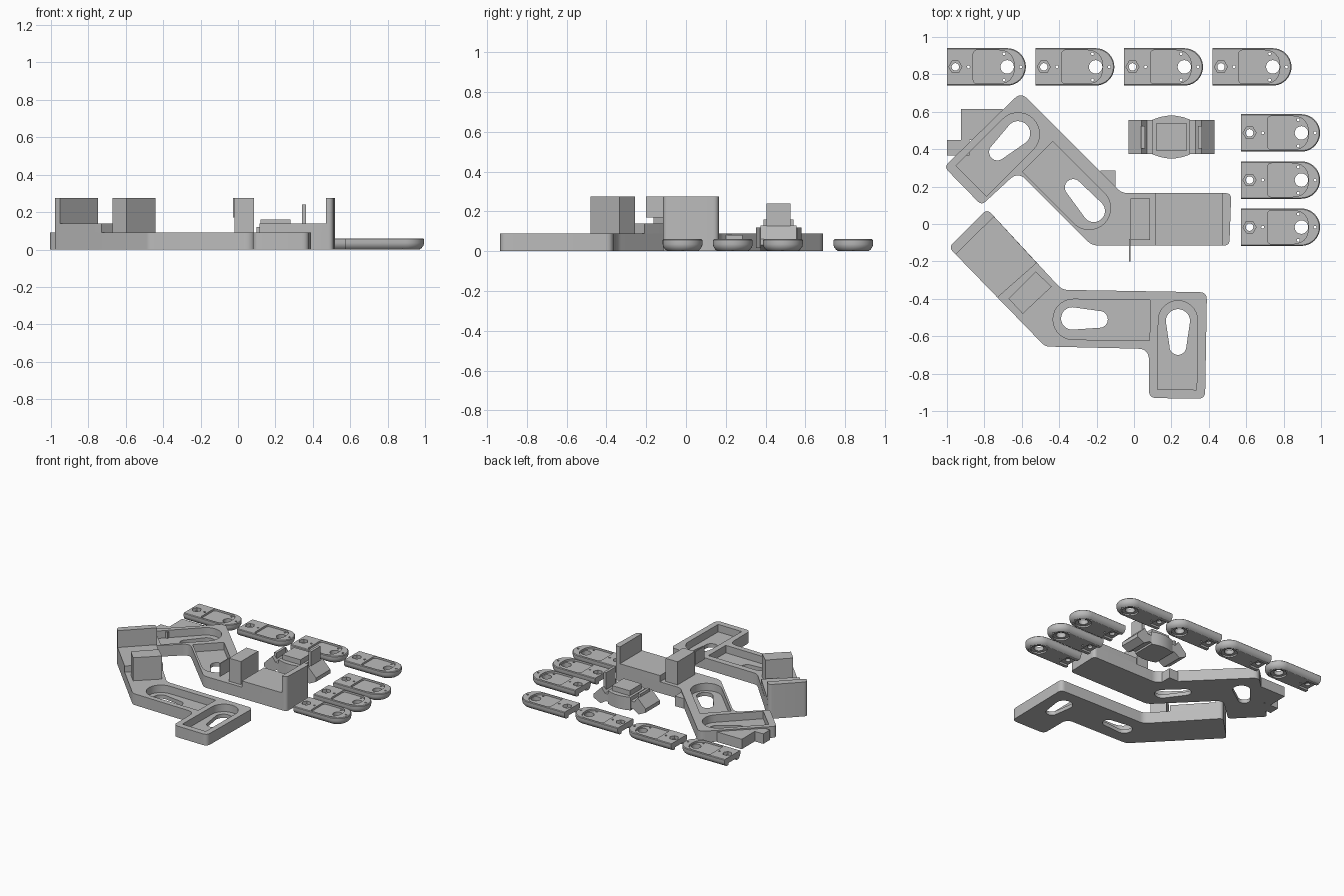
import bpy, bmesh, math
from mathutils import Vector

if "Cube" in bpy.data.objects:
    bpy.data.objects.remove(bpy.data.objects["Cube"])

GREY = bpy.data.materials.new("plain grey")
GREY.use_nodes = True
GREY.diffuse_color = (0.5, 0.5, 0.5, 1)
GREY.node_tree.nodes["Principled BSDF"].inputs["Base Color"].default_value = (0.5, 0.5, 0.5, 1)


def loft(name, loops):
    """Solid through matching loops of 3D points, closed at both ends."""
    bm = bmesh.new()
    rings = [[bm.verts.new(p) for p in loop] for loop in loops]
    n = len(rings[0])
    for low, high in zip(rings, rings[1:]):
        for i in range(n):
            j = (i + 1) % n
            bm.faces.new((low[i], low[j], high[j], high[i]))
    bm.faces.new(rings[0][::-1])
    bm.faces.new(rings[-1])
    bmesh.ops.recalc_face_normals(bm, faces=bm.faces)
    mesh = bpy.data.meshes.new(name)
    bm.to_mesh(mesh)
    bm.free()
    mesh.materials.append(GREY)
    ob = bpy.data.objects.new(name, mesh)
    bpy.context.collection.objects.link(ob)
    return ob


def prism(name, pts, z0, z1):
    return loft(name, [[(p[0], p[1], z) for p in pts] for z in (z0, z1)])


def rect(x0, x1, y0, y1):
    return [(x0, y0), (x1, y0), (x1, y1), (x0, y1)]


def rounded(corners, steps=6):
    """Polygon of (x, y, radius) corners, each softened by its radius."""
    out = []
    for i, (x, y, r) in enumerate(corners):
        p = Vector((x, y))
        a = (Vector(corners[i - 1][:2]) - p).normalized()
        b = (Vector(corners[(i + 1) % len(corners)][:2]) - p).normalized()
        if r == 0:
            out.append(p)
            continue
        t = r / math.tan(a.angle(b) / 2)
        for k in range(steps + 1):
            s = k / steps
            out.append(p + a * t * (1 - s) ** 2 + b * t * s ** 2)
    return out


def arc(c, r, start, end, steps=14):
    return [(c[0] + r * math.cos(start + (end - start) * k / steps),
             c[1] + r * math.sin(start + (end - start) * k / steps))
            for k in range(steps + 1)]


def circle(c, r, n=20):
    return arc(c, r, 0, math.tau * (n - 1) / n, n - 1)


def slot(c1, r1, c2, r2, flat=False):
    """Keyhole between two circles, or a round-headed pocket with a flat end."""
    h = math.pi / 2
    ang = math.atan2(c2[1] - c1[1], c2[0] - c1[0])
    far = arc(c2, r2, ang - h, ang + h, 1 if flat else 14)
    return arc(c1, r1, ang + h, ang + 3 * h) + far


def cut(ob, pts, z0, z1):
    cutter = prism("cutter", pts, z0, z1)
    cutter.hide_render = True
    mod = ob.modifiers.new("cut", 'BOOLEAN')
    mod.operation, mod.solver, mod.object = 'DIFFERENCE', 'EXACT', cutter
    bpy.context.view_layer.objects.active = ob
    bpy.ops.object.modifier_apply(modifier=mod.name)
    bpy.data.objects.remove(cutter)


BODY, STEP, TOP, FLOOR = 0.09, 0.14, 0.275, 0.03


def bracket(name, outline, pockets, keyholes):
    ob = prism(name, rounded(outline), 0, BODY)
    for c, r, end in pockets:
        cut(ob, slot(c, r, end, r, True), FLOOR, 0.2)
    for hole in keyholes:
        cut(ob, slot(*hole), -0.1, 0.2)


# Rear bracket: angled head, slanted middle, straight clamp arm
bracket("rear_bracket",
        [(0.52, 0.165, 0.03), (-0.065, 0.165, 0.08), (-0.605, 0.705, 0.05),
         (-1.015, 0.305, 0.03), (-0.815, 0.1, 0.03), (-0.62, 0.28, 0.06),
         (-0.225, -0.115, 0.08), (0.51, -0.115, 0.03)],
        [((-0.62, 0.48), 0.115, (-0.87, 0.23)),
         ((-0.24, 0.085), 0.115, (-0.515, 0.36))],
        [((-0.62, 0.485), 0.065, (-0.73, 0.385), 0.045),
         ((-0.215, 0.07), 0.06, (-0.325, 0.195), 0.045)])
prism("rear_clamp_step", rounded([(0.115, -0.115, 0), (0.51, -0.115, 0.03),
                                  (0.52, 0.165, 0.03), (0.115, 0.165, 0)]), BODY, STEP)
prism("rear_clamp_wall", rounded([(0.47, -0.115, 0), (0.51, -0.115, 0.03),
                                  (0.52, 0.165, 0.03), (0.47, 0.165, 0)]), STEP, TOP)
prism("rear_clamp_block", rect(-0.02, 0.085, -0.085, 0.135), BODY, TOP)
prism("rear_thin_fin", rect(-0.026, -0.018, -0.2, -0.08), 0.17, TOP)
prism("head_side_tab", rect(-1.0, -0.88, 0.365, 0.45), 0, 0.08)
prism("head_back_tab", [(-0.925, 0.45), (-0.86, 0.45), (-0.7, 0.61), (-0.705, 0.615),
                        (-0.925, 0.615)], 0, 0.08)
prism("middle_tab", rect(-0.18, -0.1, 0.2, 0.285), 0, 0.08)

# Front bracket: the same layout turned the other way
bracket("front_bracket",
        [(-0.785, 0.08, 0.03), (-0.99, -0.125, 0.03), (-0.475, -0.655, 0.06),
         (0.08, -0.668, 0.06), (0.08, -0.93, 0.04), (0.38, -0.935, 0.04),
         (0.39, -0.365, 0.04), (-0.385, -0.352, 0.08)],
        [((0.235, -0.515), 0.105, (0.23, -0.885)),
         ((-0.325, -0.51), 0.108, (0.085, -0.515))],
        [((0.235, -0.52), 0.065, (0.235, -0.655), 0.045),
         ((-0.33, -0.505), 0.06, (-0.185, -0.51), 0.045)])
prism("front_clamp_step", rounded([(-0.73, -0.393, 0), (-0.52, -0.208, 0),
                                   (-0.785, 0.08, 0.03), (-0.99, -0.125, 0.03)]), BODY, STEP)
prism("front_clamp_wall", rounded([(-0.953, -0.163, 0), (-0.748, 0.04, 0),
                                   (-0.785, 0.08, 0.03), (-0.99, -0.125, 0.03)]), STEP, TOP)
prism("front_clamp_block", [(-0.67, -0.4), (-0.525, -0.255), (-0.44, -0.335),
                            (-0.595, -0.48)], BODY, TOP)


# Seven thin mounting plates with rounded ends
def mounting_plate(name, x, y):
    def outline(inset):
        r = 0.1 - inset
        return [(x, y + r), (x, y - r)] + arc((x + 0.322, y), r, -math.pi / 2, math.pi / 2, 20)
    ob = loft(name, [[(px, py, z) for px, py in outline(inset)] for z, inset in
                     ((0, 0.025), (0.008, 0.013), (0.022, 0.003), (0.035, 0),
                      (0.055, 0), (0.06, 0.005))])
    cut(ob, rounded([(x + 0.14, y - 0.09, 0.025), (x + 0.36, y - 0.09, 0.09),
                     (x + 0.36, y + 0.09, 0.09), (x + 0.14, y + 0.09, 0.025)]), 0.045, 0.1)
    cut(ob, circle((x + 0.322, y), 0.036), -0.1, 0.1)
    cut(ob, circle((x + 0.322, y), 0.06), -0.1, 0.012)
    cut(ob, circle((x + 0.045, y), 0.035, 6), 0.035, 0.1)
    cut(ob, circle((x + 0.045, y), 0.02), -0.1, 0.1)
    for dx, dy in ((0.115, 0), (0.305, 0.07), (0.305, -0.07), (0.395, 0)):
        cut(ob, circle((x + dx, y + dy), 0.008, 8), -0.1, 0.1)
    cut(ob, rect(x - 0.1, x + 0.09, y - 0.05, y + 0.05), -0.1, 0.015)


spots = [(x, 0.84) for x in (-1, -0.527, -0.053, 0.42)]
spots += [(0.573, y) for y in (0.487, 0.235, -0.017)]
for i, (x, y) in enumerate(spots):
    mounting_plate(f"mounting_plate_{i + 1}", x, y)

# Small saddle clip: sloped ends, bulging middle, upright tabs
CX, CY = 0.2, 0.465
saddle = [(-0.23, 0.03), (-0.17, 0), (-0.12, 0.03), (0.12, 0.03), (0.17, 0), (0.23, 0.03),
          (0.23, 0.06), (0.16, 0.13), (0.13, 0.09), (-0.13, 0.09), (-0.16, 0.13), (-0.23, 0.06)]
loft("clip_saddle", [[(CX + px, CY + py, z) for px, z in saddle] for py in (-0.09, 0.09)])
barrel = [(px, 0.115 - 2.2 * px * px) for px in (-0.1, -0.06, -0.02, 0.02, 0.06, 0.1)]
barrel = [(CX + px, CY + py) for px, py in barrel] + [(CX - px, CY - py) for px, py in barrel]
prism("clip_barrel", barrel, 0.015, 0.12)
prism("clip_crown", rect(CX - 0.08, CX + 0.08, CY - 0.075, CY + 0.075), 0.12, 0.16)
for side, top in ((-1, 0.15), (1, 0.24)):
    px = CX + side * 0.152
    prism("clip_upright_tab", rect(px - 0.011, px + 0.011, CY - 0.06, CY + 0.06), 0.1, top)

# Smooth curved walls while keeping hard edges
bpy.ops.object.select_all(action='DESELECT')
for ob in bpy.context.collection.objects:
    if ob.type == 'MESH' and ob.data.materials and ob.data.materials[0] == GREY:
        ob.select_set(True)
        bpy.context.view_layer.objects.active = ob
bpy.ops.object.shade_smooth_by_angle(angle=math.radians(30))
